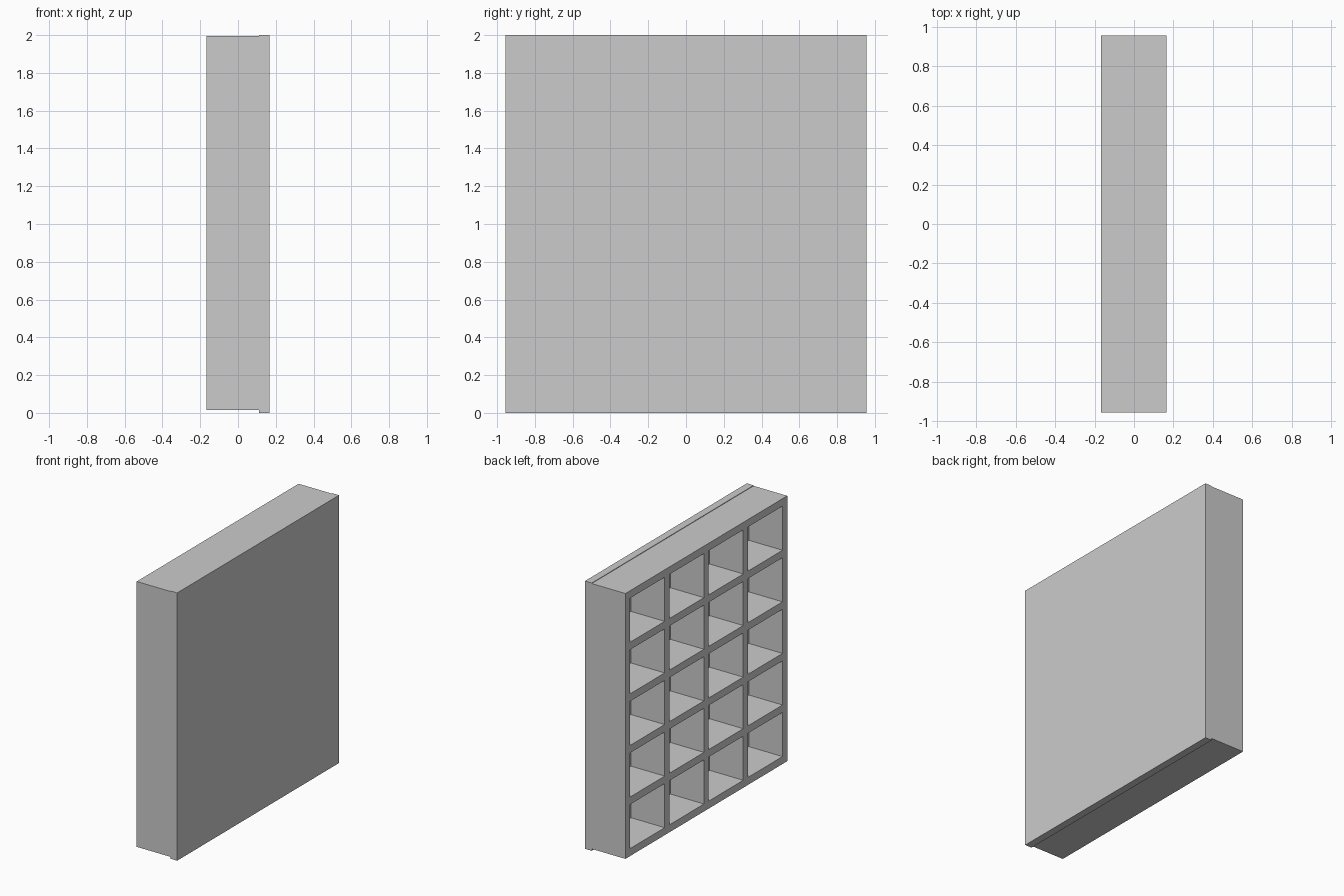
import bpy

if "Cube" in bpy.data.objects:
    bpy.data.objects.remove(bpy.data.objects["Cube"])

X_OPEN, X_PANEL, X_BACK = -0.168, 0.11, 0.166   # open side, inner back, outer back
HALF_W = 0.955
Z_BOT, Z_TOP = 0.014, 1.996
COLS, ROWS, T = 4, 5, 0.056


def box(name, x, y, z):
    """Axis-aligned board from (min, max) ranges."""
    v = [(a, b, c) for a in x for b in y for c in z]
    f = [(0, 1, 3, 2), (4, 6, 7, 5), (0, 4, 5, 1),
         (2, 3, 7, 6), (0, 2, 6, 4), (1, 5, 7, 3)]
    me = bpy.data.meshes.new(name)
    me.from_pydata(v, [], f)
    ob = bpy.data.objects.new(name, me)
    bpy.context.collection.objects.link(ob)
    return ob


# Closed back panel, slightly taller than the shelving
box("back_panel", (X_PANEL, X_BACK), (-HALF_W, HALF_W), (0, 2))

depth = (X_OPEN, X_PANEL)
pitch_y = (2 * HALF_W - T) / COLS
pitch_z = (Z_TOP - Z_BOT - T) / ROWS

# Side walls and dividers
for i in range(COLS + 1):
    y = -HALF_W + i * pitch_y
    name = "side_wall" if i in (0, COLS) else "divider"
    box(name, depth, (y, y + T), (Z_BOT, Z_TOP))

# Shelf boards fitted between the uprights
for i in range(COLS):
    y = -HALF_W + i * pitch_y
    for j in range(ROWS + 1):
        z = Z_BOT + j * pitch_z
        name = "bottom_board" if j == 0 else "top_board" if j == ROWS else "shelf"
        box(name, depth, (y + T, y + pitch_y), (z, z + T))
